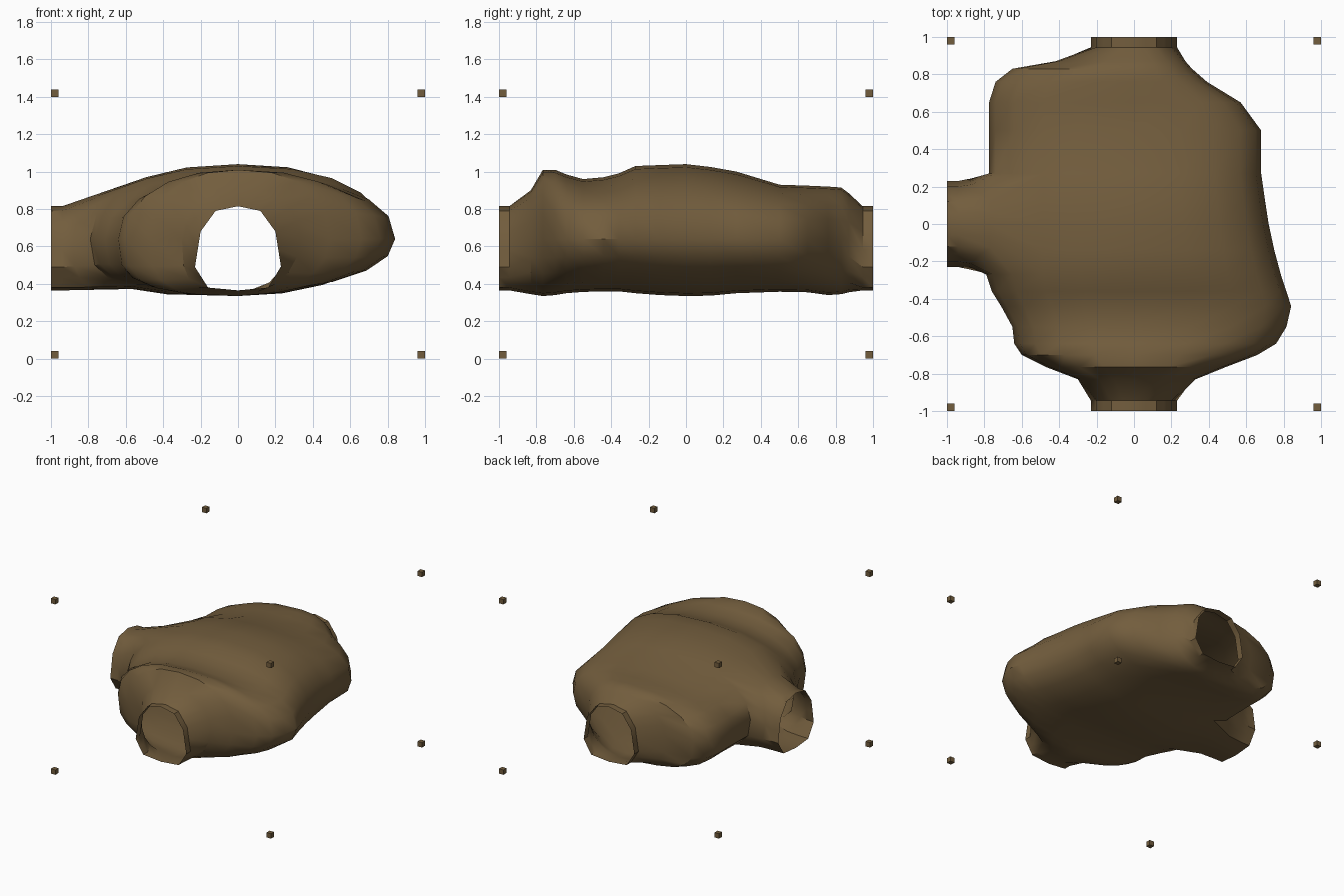
import bpy, bmesh, math
from mathutils import Vector

if "Cube" in bpy.data.objects:
    bpy.data.objects.remove(bpy.data.objects["Cube"])

rock = bpy.data.materials.new("brown rock")
rock.diffuse_color = (0.17, 0.11, 0.047, 1)
rock.use_nodes = True
rock.node_tree.nodes["Principled BSDF"].inputs["Base Color"].default_value = rock.diffuse_color

# Arched tunnel mouth: ten corners plus edge midpoints, clockwise from the top
half = [(0.12, 0.79), (0.2, 0.68), (0.23, 0.49), (0.16, 0.38)]
corners = [(0, 0.815)] + half + [(0, 0.365)] + [(-x, z) for x, z in reversed(half)]
mouth = []
for k, (x, z) in enumerate(corners):
    x2, z2 = corners[(k + 1) % 10]
    mouth += [(x, z), ((x + x2) / 2, (z + z2) / 2)]
N = len(mouth)

# Chamber cross-sections: y, left, right, bottom, top
sections = [
    (-0.83, 0.30, 0.33, 0.345, 0.90), (-0.765, 0.47, 0.49, 0.335, 1.01),
    (-0.70, 0.60, 0.66, 0.34, 1.01), (-0.64, 0.64, 0.76, 0.35, 0.985),
    (-0.55, 0.65, 0.815, 0.357, 0.96), (-0.44, 0.71, 0.84, 0.36, 0.97),
    (-0.36, 0.76, 0.815, 0.36, 0.99),
    (-0.27, 0.79, 0.785, 0.35, 1.03), (-0.14, 0.79, 0.75, 0.34, 1.035),
    (0.0, 0.79, 0.72, 0.335, 1.04), (0.13, 0.785, 0.70, 0.337, 1.025),
    (0.27, 0.775, 0.68, 0.35, 1.0), (0.5, 0.775, 0.68, 0.358, 0.93),
    (0.65, 0.775, 0.57, 0.355, 0.925), (0.76, 0.74, 0.39, 0.34, 0.92),
    (0.83, 0.65, 0.31, 0.345, 0.915), (0.87, 0.42, 0.275, 0.355, 0.885)]


def section(y, left, right, bottom, top):
    pts, mid = [], 0.64
    for i in range(N):
        a = 2 * math.pi * i / N
        s, c = math.sin(a), math.cos(a)
        if s >= 0:
            p = 0.85 if c >= 0 else 0.95
        else:
            p = 0.9 if c >= 0 else 0.62
        x = abs(s) ** p * (right if s >= 0 else -left)
        z = mid + abs(c) ** p * (top - mid if c >= 0 else bottom - mid)
        pts.append((x, y, z))
    return pts


rings = [[(x, y, z) for x, z in mouth] for y in (-1, -0.945)]
rings += [section(*s) for s in sections]
rings += [[(x, y, z) for x, z in mouth] for y in (0.945, 1)]

bm = bmesh.new()
grid = [[bm.verts.new(p) for p in r] for r in rings]


def bridge(a, b):
    for i in range(N):
        k = (i + 1) % N
        bm.faces.new((a[i], a[k], b[k], b[i]))


# Chamber skin, leaving a gap on the left for the side tunnel
J = 9
for j in range(len(grid) - 1):
    for i in range(N):
        if J <= j < J + 4 and 12 <= i < 18:
            continue
        k = (i + 1) % N
        bm.faces.new((grid[j][i], grid[j][k], grid[j + 1][k], grid[j + 1][i]))

# Side tunnel: gap border, clockwise from its top middle, joined to the mouth
border = [grid[J + 2][18], grid[J + 3][18]]
border += [grid[J + 4][i] for i in range(18, 11, -1)]
border += [grid[J + j][12] for j in (3, 2, 1)]
border += [grid[J][i] for i in range(12, 19)] + [grid[J + 1][18]]
flare = []
for v, (y, z) in zip(border, mouth):
    f = v.co.lerp(Vector((-0.94, y, z)), 0.62)
    f.y = y * 1.06
    flare.append(bm.verts.new(f))
inner = [bm.verts.new((-0.94, y, z)) for y, z in mouth]
outer = [bm.verts.new((-1, y, z)) for y, z in mouth]
for a, b in ((border, flare), (flare, inner), (inner, outer)):
    bridge(a, b)
bmesh.ops.recalc_face_normals(bm, faces=bm.faces)
# Make sure the rock faces outward
right_face = max(bm.faces, key=lambda f: f.calc_center_median().x)
if right_face.normal.x < 0:
    bmesh.ops.reverse_faces(bm, faces=bm.faces)


def finish(bm, name):
    me = bpy.data.meshes.new(name)
    bm.to_mesh(me)
    bm.free()
    me.materials.append(rock)
    ob = bpy.data.objects.new(name, me)
    bpy.context.collection.objects.link(ob)
    return ob


cave = finish(bm, "cave_chamber")
bpy.context.view_layer.objects.active = cave
cave.select_set(True)
bpy.ops.object.shade_smooth_by_angle(angle=math.radians(35))

# Small marker cubes at the eight corners of the module
for x in (-0.98, 0.98):
    for y in (-0.98, 0.98):
        for z in (0.02, 1.42):
            bm = bmesh.new()
            bmesh.ops.create_cube(bm, size=0.04)
            bmesh.ops.translate(bm, verts=bm.verts, vec=(x, y, z))
            finish(bm, "corner_marker")
